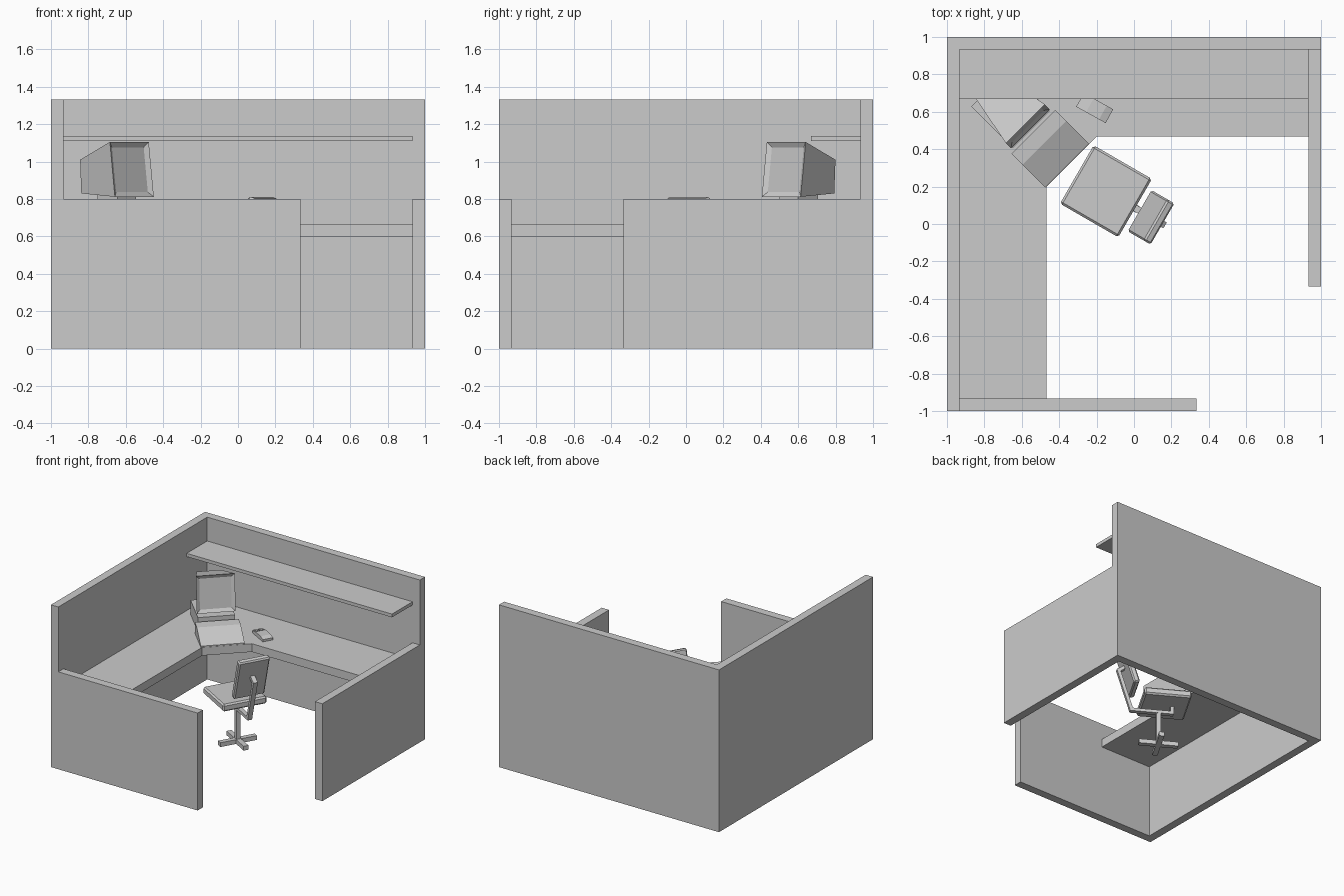
import bpy, bmesh, math

if "Cube" in bpy.data.objects:
    bpy.data.objects.remove(bpy.data.objects["Cube"])

T = 0.067  # wall thickness


def finish(name, bm, loc=(0, 0, 0), angle=0, bevel=0):
    bmesh.ops.recalc_face_normals(bm, faces=bm.faces)
    me = bpy.data.meshes.new(name)
    bm.to_mesh(me)
    bm.free()
    ob = bpy.data.objects.new(name, me)
    bpy.context.collection.objects.link(ob)
    ob.location = loc
    ob.rotation_euler.z = math.radians(angle)
    if bevel:
        m = ob.modifiers.new("bevel", 'BEVEL')
        m.width, m.segments = bevel, 1
    return ob


def prism(name, pts, lo, hi, axis='z', **kw):
    """Extrude an outline: xy outline along z, or xz outline along y."""
    put = (lambda a, b, c: (a, b, c)) if axis == 'z' else (lambda a, b, c: (a, c, b))
    bm = bmesh.new()
    f = bm.faces.new([bm.verts.new(put(a, b, lo)) for a, b in pts])
    ext = bmesh.ops.extrude_face_region(bm, geom=[f])
    move = put(0, 0, hi - lo)
    bmesh.ops.translate(bm, vec=move, verts=[v for v in ext['geom'] if isinstance(v, bmesh.types.BMVert)])
    return finish(name, bm, **kw)


def box(name, x0, x1, y0, y1, z0, z1, **kw):
    return prism(name, [(x0, y0), (x1, y0), (x1, y1), (x0, y1)], z0, z1, **kw)


# Partition walls
box("left_wall", -1, -1 + T, -1, 1 - T, 0, 1.333)
box("back_wall", -1, 1, 1 - T, 1, 0, 1.333)
box("right_wall", 1 - T, 1, -0.333, 1 - T, 0, 0.8)
box("front_wall", -1 + T, 0.333, -1, -1 + T, 0, 0.8)

# Shelf and corner desk top
box("shelf", -1 + T, 1 - T, 0.667, 1 - T, 1.11, 1.137)
prism("desk_top", [(-0.933, -0.933), (-0.467, -0.933), (-0.467, 0.2), (-0.2, 0.467),
                   (0.933, 0.467), (0.933, 0.933), (-0.933, 0.933)], 0.6, 0.667)

# Computer, turned to face the desk corner (local x points forward)
pc = dict(loc=(-0.0225, -0.0225, 0), angle=-45)
box("computer_case", -1.06, -0.745, -0.14, 0.14, 0.667, 0.785, **pc)
box("monitor_stand", -0.96, -0.81, -0.07, 0.07, 0.785, 0.83, **pc)
prism("keyboard", [(-0.728, 0.667), (-0.474, 0.667), (-0.474, 0.677), (-0.645, 0.752), (-0.728, 0.757)],
      -0.166, 0.166, axis='y', **pc)

# Tapered monitor with a recessed, tilted screen
bm = bmesh.new()
rings = []
for h, vb, zb, vt, zt in ((0.147, -0.752, 0.812, -0.79, 1.105), (0.093, -1.06, 0.83, -1.069, 1.01)):
    rings.append([bm.verts.new(p) for p in ((vb, -h, zb), (vb, h, zb), (vt, h, zt), (vt, -h, zt))])
front = bm.faces.new(rings[0])
bm.faces.new(rings[1][::-1])
for i in range(4):
    j = (i + 1) % 4
    bm.faces.new((rings[0][j], rings[0][i], rings[1][i], rings[1][j]))
bmesh.ops.recalc_face_normals(bm, faces=bm.faces)
bmesh.ops.inset_region(bm, faces=[front], thickness=0.038, depth=-0.015)
finish("monitor", bm, **pc)

# Mouse with two buttons
ms = dict(loc=(-0.21, 0.62, 0.667), angle=-29)
prism("mouse", [(-0.09, 0), (0.09, 0), (0.09, 0.018), (0.05, 0.03), (-0.03, 0.03), (-0.09, 0.02)],
      -0.042, 0.042, axis='y', **ms)
for side, y in (("left", -0.034), ("right", 0.004)):
    prism(side + "_mouse_button", [(-0.082, 0.018), (-0.04, 0.025), (-0.04, 0.034), (-0.082, 0.027)],
          y, y + 0.03, axis='y', **ms)

# Swivel chair (local x points to its back)
ch = dict(loc=(-0.15, 0.175, 0), angle=-30)
P = 0.045  # post position
box("chair_seat", -0.18, 0.18, -0.18, 0.18, 0.34, 0.40, bevel=0.012, **ch)
prism("chair_back", [(0.205, 0.475), (0.25, 0.46), (0.352, 0.80), (0.308, 0.815)],
      -0.127, 0.127, axis='y', bevel=0.01, **ch)
prism("back_support", [(-0.07, 0.345), (-0.07, 0.275), (0.262, 0.275), (0.365, 0.625), (0.31, 0.66),
                       (0.298, 0.64), (0.335, 0.612), (0.242, 0.30), (-0.045, 0.30), (-0.045, 0.345)],
      -0.018, 0.018, axis='y', **ch)
box("chair_post", P - 0.017, P + 0.017, -0.017, 0.017, 0.02, 0.28, **ch)
box("base_arm_long", P - 0.15, P + 0.15, -0.02, 0.02, 0, 0.035, **ch)
box("base_arm_cross", P - 0.02, P + 0.02, -0.15, 0.15, 0, 0.035, **ch)
